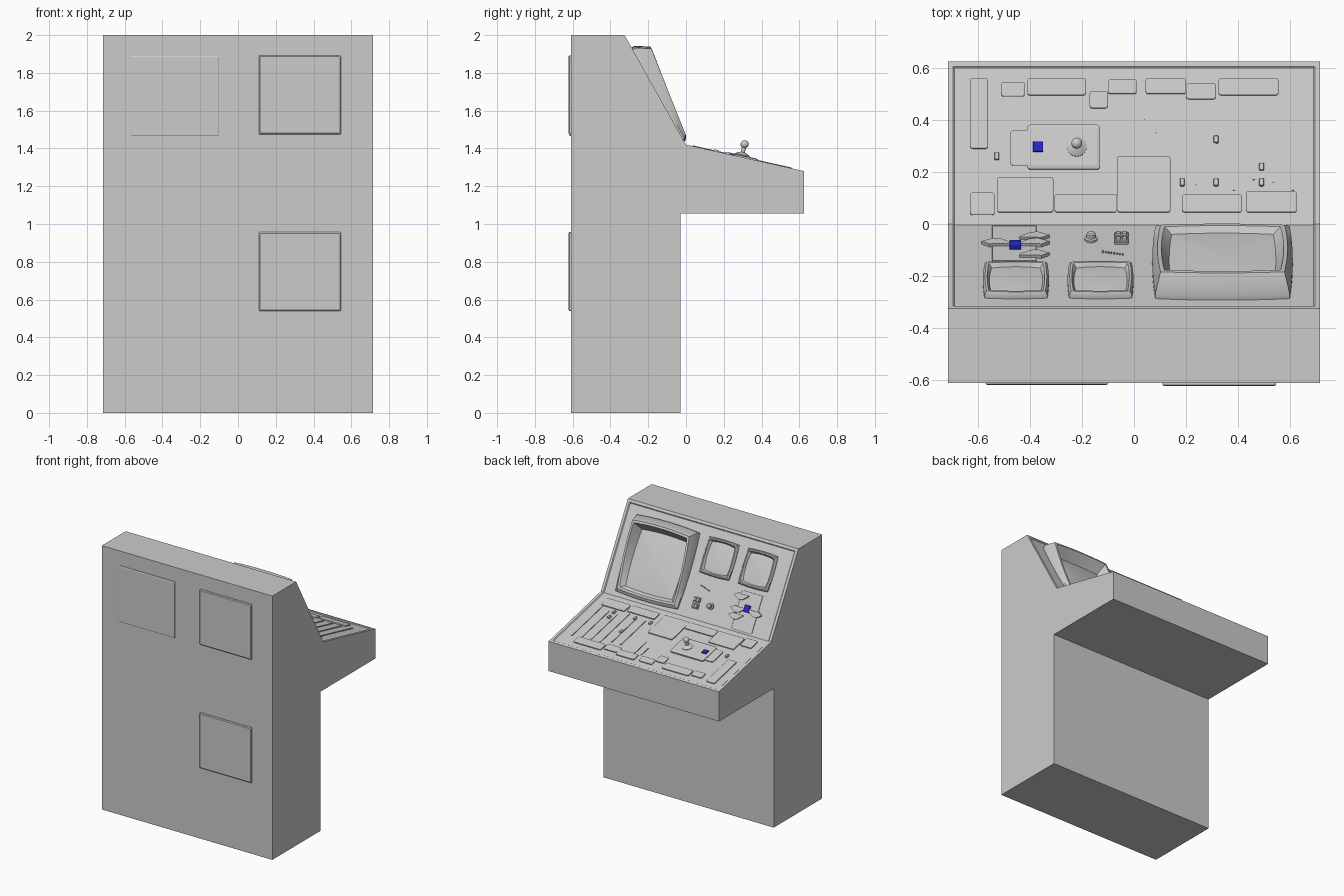
import bpy, bmesh, math
from mathutils import Vector

if "Cube" in bpy.data.objects:
    bpy.data.objects.remove(bpy.data.objects["Cube"])

# Mapping from panel coordinates (x, distance along panel, height above panel) to world
def up(x, v, n):      # steep instrument panel
    return Vector((x, -0.489 * v + 0.872 * n, 1.42 + 0.872 * v + 0.489 * n))

def low(x, y, n):     # gently sloped desk
    return Vector((x, y + 0.219 * n, 1.42 - 0.224 * y + 0.976 * n))

def back(x, z, n):    # flat rear wall
    return Vector((x, -0.61 - n, z))

def finish(name, bm, smooth=False, color=None):
    bmesh.ops.recalc_face_normals(bm, faces=bm.faces)
    me = bpy.data.meshes.new(name)
    bm.to_mesh(me)
    bm.free()
    ob = bpy.data.objects.new(name, me)
    bpy.context.collection.objects.link(ob)
    if color:
        mat = bpy.data.materials.new(name)
        mat.diffuse_color = color
        mat.use_nodes = True
        mat.node_tree.nodes["Principled BSDF"].inputs["Base Color"].default_value = mat.diffuse_color
        me.materials.append(mat)
    if smooth:
        bpy.ops.object.select_all(action='DESELECT')
        ob.select_set(True)
        bpy.context.view_layer.objects.active = ob
        bpy.ops.object.shade_smooth_by_angle(angle=math.radians(35))
    return ob

def loft(name, rings, place, smooth=False, color=None):
    bm = bmesh.new()
    vs = [[bm.verts.new(place(*p)) for p in r] for r in rings]
    k = len(vs[0])
    for a, b in zip(vs, vs[1:]):
        for i in range(k):
            bm.faces.new((a[i], a[(i + 1) % k], b[(i + 1) % k], b[i]))
    bm.faces.new(vs[0])
    bm.faces.new(vs[-1])
    return finish(name, bm, smooth, color)

def round_rect(x0, x1, v0, v1, n, r=0.008, seg=3):
    pts = []
    for cx, cv, a in ((x1 - r, v1 - r, 0), (x0 + r, v1 - r, 90), (x0 + r, v0 + r, 180), (x1 - r, v0 + r, 270)):
        for i in range(seg + 1):
            t = math.radians(a + 90 * i / seg)
            pts.append((cx + r * math.cos(t), cv + r * math.sin(t), n))
    return pts

def plate(name, x0, x1, v0, v1, h, place, r=0.008, taper=0.002, color=None):
    rings = [round_rect(x0, x1, v0, v1, -0.01, r), round_rect(x0, x1, v0, v1, h * 0.6, r),
             round_rect(x0 + taper, x1 - taper, v0 + taper, v1 - taper, h, r)]
    return loft(name, rings, place, color=color)

def turned(name, x, v, profile, place, seg=20):
    rings = [[(x + r * math.cos(2 * math.pi * i / seg), v + r * math.sin(2 * math.pi * i / seg), h)
              for i in range(seg)] for r, h in profile]
    return loft(name, rings, place, True)

def barrel(x0, x1, v0, v1, n0, n1, bulge=0.012, k=8):
    # four-sided outline with bowed sides, height running from n0 (bottom) to n1 (top)
    cx, cv, hx, hv = (x0 + x1) / 2, (v0 + v1) / 2, (x1 - x0) / 2, (v1 - v0) / 2
    pts = []
    for sx, sy, dx, dy in ((-1, -1, 1, 0), (1, -1, 0, 1), (1, 1, -1, 0), (-1, 1, 0, -1)):
        for i in range(k):
            t = 2 * i / k
            a, b = sx + dx * t, sy + dy * t
            x = cx + a * (hx - bulge * b * b)
            v = cv + b * (hv - bulge * a * a)
            pts.append((x, v, n0 + (n1 - n0) * (v - v0) / (v1 - v0)))
    return pts

# Cabinet body from its side profile, with the two working panels slightly sunk
profile = [(-0.61, 0), (-0.03, 0), (-0.03, 1.055), (0.625, 1.055), (0.625, 1.28),
           (0, 1.42), (-0.325, 2.0), (-0.61, 2.0)]
bm = bmesh.new()
face = bm.faces.new([bm.verts.new((-0.715, y, z)) for y, z in profile])
ext = bmesh.ops.extrude_face_region(bm, geom=[face])
bmesh.ops.translate(bm, vec=(1.43, 0, 0), verts=[g for g in ext['geom'] if isinstance(g, bmesh.types.BMVert)])
bmesh.ops.recalc_face_normals(bm, faces=bm.faces)
panels = [f for f in bm.faces if f.normal.y > 0.1 and f.normal.z > 0.1]
bmesh.ops.inset_region(bm, faces=panels, thickness=0.02, depth=0, use_even_offset=True)
bmesh.ops.inset_region(bm, faces=panels, thickness=0.006, depth=-0.005, use_even_offset=True)
finish("cabinet_body", bm)

# Rear access covers
for i, (x0, x1, z0, z1, h) in enumerate([(-0.57, -0.1, 1.465, 1.89, 0.008), (0.11, 0.545, 1.475, 1.892, 0.013),
                                         (0.11, 0.545, 0.54, 0.957, 0.013)]):
    plate(f"rear_cover_{i + 1}", x0, x1, z0, z1, h, back, 0.003, 0.006)

# Large hooded monitor: outer wall, rim, inner wall, then a domed screen
def dome(x0, x1, v0, v1, base, height):
    rings = []
    for s in (1, 0.75, 0.5, 0.2):
        cx, cv = (x0 + x1) / 2, (v0 + v1) / 2
        hx, hv = (x1 - x0) / 2 * s, (v1 - v0) / 2 * s
        n = base + height * (1 - s * s)
        rings.append(barrel(cx - hx, cx + hx, cv - hv, cv + hv, n, n, 0.01 * s))
    return rings

loft("large_monitor", [barrel(0.07, 0.61, 0.02, 0.59, -0.01, -0.01),
                       barrel(0.07, 0.61, 0.02, 0.59, 0.008, 0.018),
                       barrel(0.09, 0.59, 0.04, 0.545, 0.024, 0.09),
                       barrel(0.105, 0.575, 0.055, 0.53, 0.024, 0.09)]
     + dome(0.135, 0.545, 0.075, 0.5, 0.002, 0.012), up, True)

# Two small monitors
for i, x in enumerate((-0.58, -0.255)):
    a, b = x, x + 0.253
    loft(f"small_monitor_{i + 1}", [barrel(a, b, 0.315, 0.58, -0.01, -0.01, 0.006),
                                    barrel(a, b, 0.315, 0.58, 0.008, 0.008, 0.006),
                                    barrel(a + 0.008, b - 0.008, 0.323, 0.572, 0.018, 0.022, 0.006),
                                    barrel(a + 0.016, b - 0.016, 0.331, 0.564, 0.018, 0.022, 0.006)]
         + dome(a + 0.024, b - 0.024, 0.339, 0.556, 0.002, 0.005), up, True)

# Instrument panel: knob, two switches, row of indicator studs
turned("round_knob", -0.165, 0.115, [(0.025, -0.01), (0.025, 0.004), (0.018, 0.007), (0.017, 0.022), (0.012, 0.027)], up)
for i, v in enumerate((0.07, 0.115)):
    plate(f"rocker_switch_{i + 1}", -0.075, -0.022, v, v + 0.036, 0.006, up, 0.004)
    for j, x in enumerate((-0.07, -0.046)):
        plate(f"rocker_key_{i + 1}_{j + 1}", x, x + 0.019, v + 0.006, v + 0.03, 0.014, up, 0.003)
for i in range(8):
    turned(f"indicator_stud_{i + 1}", -0.12 + i * 0.011, 0.215 + i * 0.003, [(0.003, -0.01), (0.003, 0), (0.002, 0.003)], up, 8)

# Card holder plate with wedge-shaped clips and a blue lamp
plate("clip_plate", -0.545, -0.375, 0.01, 0.285, -0.002, up, 0.004, 0.001)
def clip(name, x, v, sx):
    shape = [(0, 0), (0.045, -0.025), (0.075, -0.02), (0.115, 0.012), (0.115, 0.02), (0.06, 0.018), (0.03, 0.022)]
    loft(name, [[(x + sx * a, v + b, n) for a, b in shape] for n in (-0.01, 0.009)], up)
for i, (x, v, s) in enumerate([(-0.585, 0.15, 1), (-0.325, 0.1, -1), (-0.325, 0.15, -1), (-0.325, 0.24, -1)]):
    clip(f"clip_{i + 1}", x, v, s)
blue = (0.02, 0.02, 0.6, 1)
plate("blue_panel_lamp", -0.478, -0.434, 0.145, 0.196, 0.012, up, 0.001, 0.001, blue)

# Desk key blocks: x range, y range
blocks = [(-0.63, -0.56, 0.29, 0.56), (-0.51, -0.42, 0.49, 0.545), (-0.41, -0.185, 0.495, 0.56),
          (-0.17, -0.1, 0.445, 0.51), (-0.1, 0.01, 0.5, 0.555), (0.045, 0.2, 0.5, 0.56),
          (0.2, 0.315, 0.48, 0.54), (0.325, 0.555, 0.495, 0.56), (-0.63, -0.535, 0.035, 0.12),
          (-0.525, -0.31, 0.045, 0.18), (-0.305, -0.065, 0.045, 0.115), (-0.065, 0.14, 0.045, 0.26),
          (0.185, 0.415, 0.045, 0.115), (0.43, 0.625, 0.045, 0.125)]
for i, (x0, x1, y0, y1) in enumerate(blocks):
    plate(f"key_block_{i + 1}", x0, x1, y0, y1, 0.004, low, 0.01, 0.004)

# Slider tracks with handles on the right, a few short rails elsewhere
for i, (x, y0, y1) in enumerate([(0.235, 0.15, 0.45), (0.31, 0.15, 0.45), (0.385, 0.13, 0.48), (0.46, 0.17, 0.48),
                                 (0.535, 0.16, 0.48), (0.61, 0.13, 0.5), (0.09, 0.35, 0.49), (0.035, 0.4, 0.49)]):
    plate(f"slider_track_{i + 1}", x - 0.005, x + 0.005, y0, y1, 0.0, low, 0.003, 0.001)
for i, (x, y) in enumerate([(0.185, 0.16), (0.315, 0.16), (0.315, 0.325), (0.49, 0.16), (0.49, 0.22), (-0.527, 0.26)]):
    plate(f"slider_handle_{i + 1}", x - 0.009, x + 0.009, y - 0.014, y + 0.014, 0.009, low, 0.003)

# Joystick on its tray, with a blue button
plate("joystick_base", -0.475, -0.385, 0.225, 0.36, 0.002, low, 0.012, 0.004)
plate("joystick_tray", -0.41, -0.13, 0.21, 0.38, 0.01, low, 0.012, 0.012)
ball = [(0.021 * math.sin(math.radians(a)), 0.07 - 0.021 * math.cos(math.radians(a))) for a in range(30, 176, 16)]
turned("joystick", -0.22, 0.295, [(0.038, 0), (0.038, 0.013), (0.025, 0.022), (0.011, 0.027)] + ball, low, 24)
plate("blue_button", -0.388, -0.349, 0.275, 0.314, 0.016, low, 0.001, 0.001, blue)
